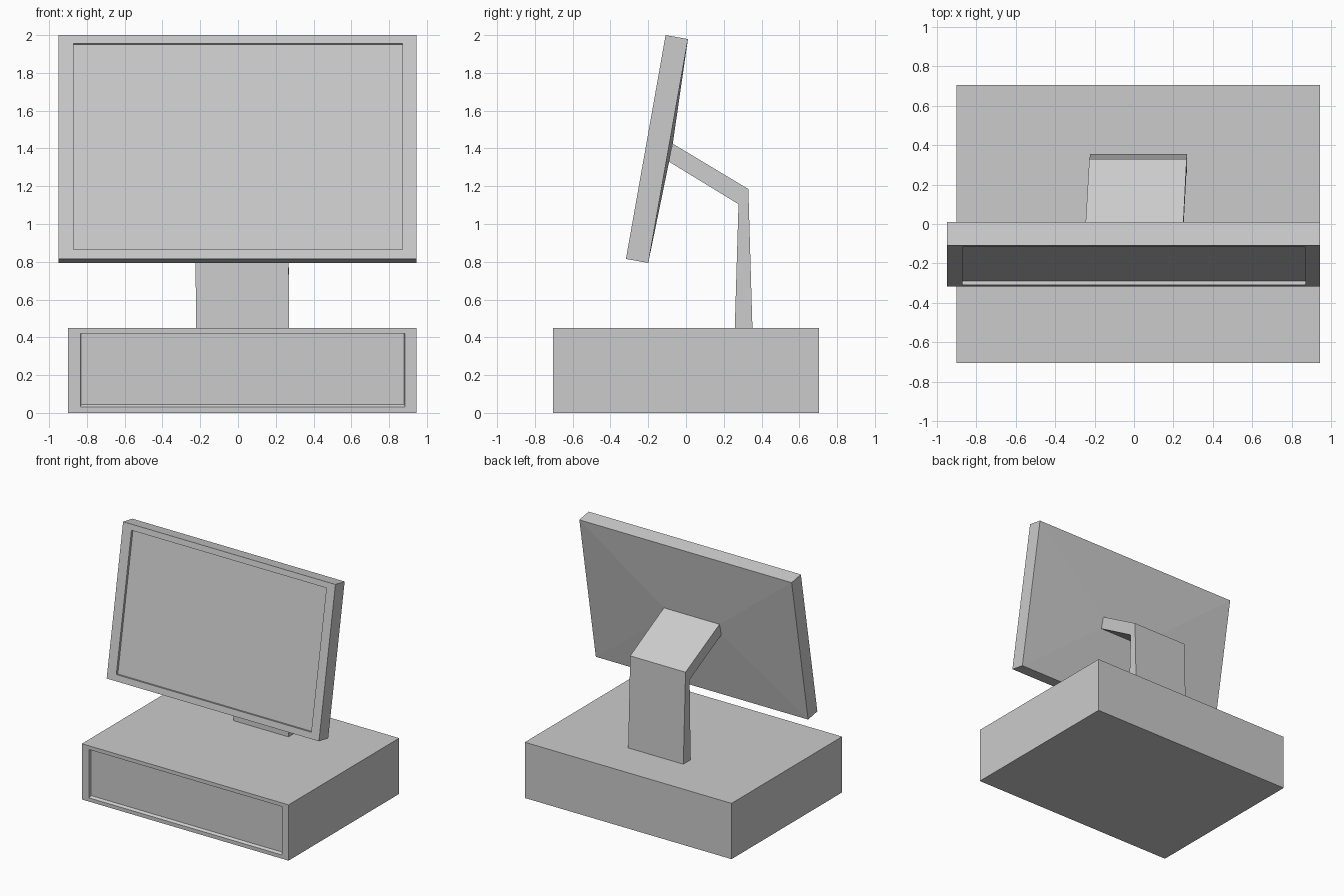
import bpy, bmesh
from mathutils import Vector

if "Cube" in bpy.data.objects:
    bpy.data.objects.remove(bpy.data.objects["Cube"])


def ring(x0, x1, low, high):
    """Rectangle spanning x0..x1 between two (y, z) points."""
    return [(x0, *low), (x1, *low), (x1, *high), (x0, *high)]


def loft(name, rings):
    """Closed flat-faced solid skinned through rectangular sections."""
    bm = bmesh.new()
    loops = [[bm.verts.new(Vector(p)) for p in r] for r in rings]
    for a, b in zip(loops, loops[1:]):
        for i in range(4):
            j = (i + 1) % 4
            bm.faces.new((a[i], a[j], b[j], b[i]))
    bm.faces.new(loops[0])
    bm.faces.new(loops[-1])
    bmesh.ops.recalc_face_normals(bm, faces=bm.faces)
    mesh = bpy.data.meshes.new(name)
    bm.to_mesh(mesh)
    bm.free()
    obj = bpy.data.objects.new(name, mesh)
    bpy.context.collection.objects.link(obj)
    return obj


def on_screen(z, depth=0.0):
    """(y, z) point on the tilted screen front, pushed in by depth."""
    y = -0.318 + 0.21 * (z - 0.815) / 1.185
    return (y + 0.985 * depth, z - 0.175 * depth)


# Base with shallow recessed front panel
loft("base", [
    ring(-0.83, 0.88, (-0.69, 0.045), (-0.69, 0.42)),
    ring(-0.835, 0.885, (-0.705, 0.03), (-0.705, 0.42)),
    ring(-0.90, 0.945, (-0.705, 0.0), (-0.705, 0.45)),
    ring(-0.90, 0.945, (0.705, 0.0), (0.705, 0.45)),
])

# Tilted monitor: recessed display in front, shallow pyramid behind
loft("monitor", [
    ring(-0.87, 0.87, on_screen(0.865, 0.02), on_screen(1.955, 0.02)),
    ring(-0.87, 0.87, on_screen(0.865), on_screen(1.955)),
    ring(-0.95, 0.945, on_screen(0.815), on_screen(2.0)),
    ring(-0.95, 0.945, on_screen(0.815, 0.12), on_screen(2.0, 0.12)),
    ring(-0.25, 0.247, (-0.092, 1.335), (-0.07, 1.425)),
])

# Bent stand arm, slightly embedded in monitor and base
loft("stand_arm", [
    ring(-0.251, 0.246, (-0.11, 1.342), (-0.085, 1.434)),
    ring(-0.227, 0.267, (0.278, 1.105), (0.33, 1.185)),
    ring(-0.222, 0.27, (0.258, 0.44), (0.352, 0.44)),
])
